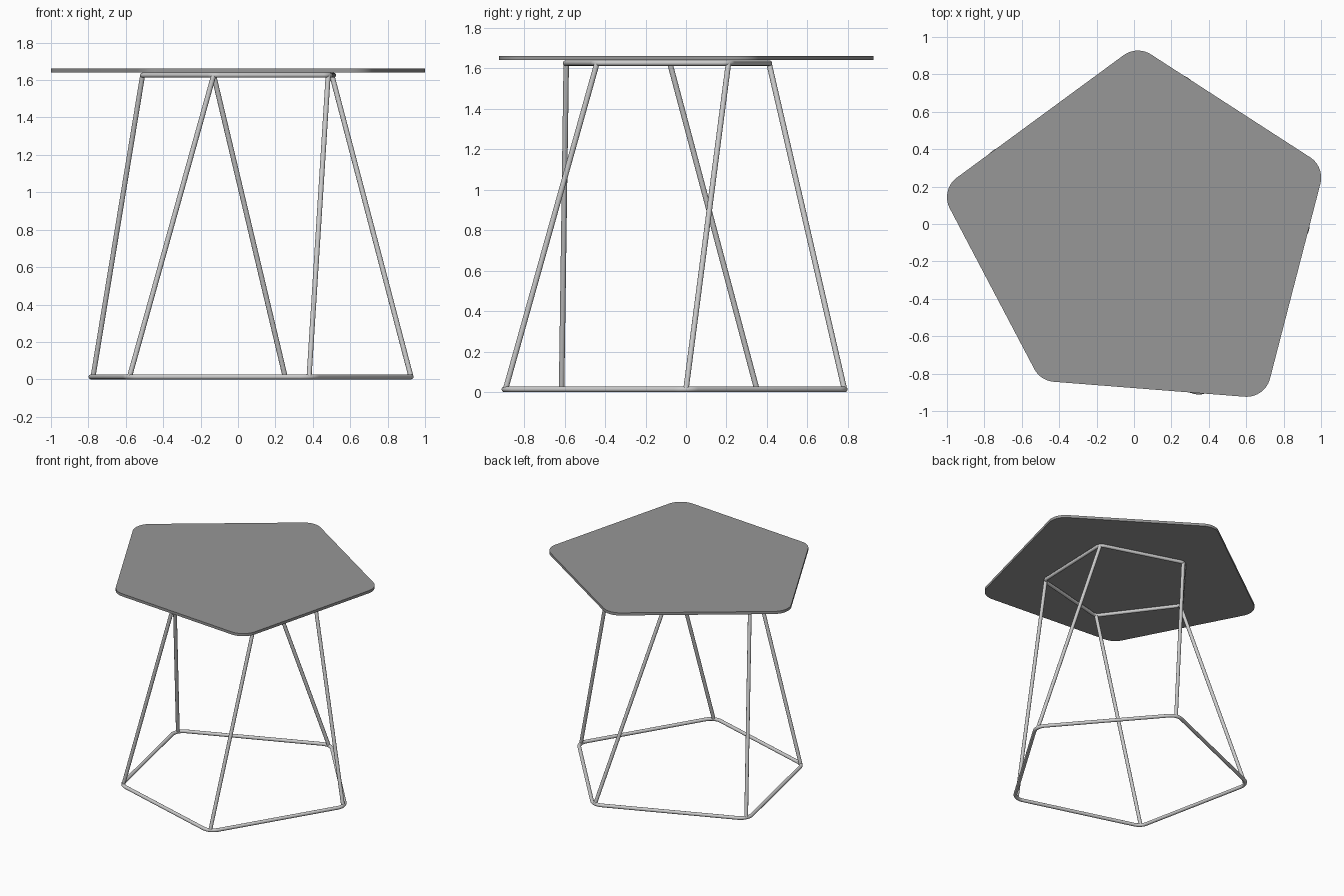
import bpy, bmesh, math
from mathutils import Vector

if "Cube" in bpy.data.objects:
    bpy.data.objects.remove(bpy.data.objects["Cube"])


def rounded(corners, r, steps=10, tips=False):
    """Round polygon corners with radius r; tips=True keeps the arcs passing through the given points."""
    pts = [Vector(c) for c in corners]
    n = len(pts)
    info = []
    for i, p in enumerate(pts):
        a = (pts[i - 1] - p).normalized()
        b = (pts[(i + 1) % n] - p).normalized()
        half = a.angle(b) / 2
        inward = (a + b).normalized()
        centre = p + inward * (r if tips else r / math.sin(half))
        info.append((centre, math.atan2(-inward.y, -inward.x), math.pi / 2 - half))
    out = []
    for c, mid, spread in info:
        for k in range(steps + 1):
            t = mid + spread * (2 * k / steps - 1)
            out.append(Vector((c.x + r * math.cos(t), c.y + r * math.sin(t))))
    return out


def tube(name, points, radius, cyclic):
    cu = bpy.data.curves.new(name, 'CURVE')
    cu.dimensions = '3D'
    cu.bevel_depth = radius
    cu.bevel_resolution = 6
    cu.use_fill_caps = not cyclic
    sp = cu.splines.new('POLY')
    sp.points.add(len(points) - 1)
    for q, p in zip(sp.points, points):
        q.co = (*p, 1)
    sp.use_cyclic_u = cyclic
    ob = bpy.data.objects.new(name, cu)
    bpy.context.collection.objects.link(ob)
    finish(ob, convert=True)


def finish(ob, convert=False):
    bpy.ops.object.select_all(action='DESELECT')
    ob.select_set(True)
    bpy.context.view_layer.objects.active = ob
    if convert:
        bpy.ops.object.convert(target='MESH')
    bpy.ops.object.shade_smooth_by_angle(angle=math.radians(40))


R = 0.0135
Z_BASE, Z_RING = R, 1.626

# Corner positions, counter-clockwise: base ring and upper ring
base = [(0.38, -0.892), (0.925, 0.0), (0.252, 0.783), (-0.775, 0.35), (-0.58, -0.615)]
upper = [(0.482, -0.44), (0.502, 0.21), (-0.13, 0.41), (-0.51, -0.08), (-0.13, -0.592)]

# Base and support rings
tube("base_ring", [(p.x, p.y, Z_BASE) for p in rounded(base, 0.09, tips=True)], R, True)
tube("support_ring", [(p.x, p.y, Z_RING) for p in rounded(upper, 0.05, tips=True)], R, True)

# Slanted legs joining the corners of the two rings
for i, (b, u) in enumerate(zip(base, upper), 1):
    tube(f"leg_{i}", [(*b, Z_BASE), (*u, Z_RING)], R, False)

# Table top: rounded irregular pentagon slab
top = [(0.70, -0.932), (1.02, 0.306), (0.016, 0.955), (-1.037, 0.182), (-0.5, -0.838)]
bm = bmesh.new()
face = bm.faces.new([bm.verts.new((p.x, p.y, 1.64)) for p in rounded(top, 0.13, 14)])
new = bmesh.ops.extrude_face_region(bm, geom=[face])["geom"]
bmesh.ops.translate(bm, vec=(0, 0, 0.021), verts=[v for v in new if isinstance(v, bmesh.types.BMVert)])
bmesh.ops.recalc_face_normals(bm, faces=bm.faces)
me = bpy.data.meshes.new("table_top")
bm.to_mesh(me)
bm.free()
table = bpy.data.objects.new("table_top", me)
bpy.context.collection.objects.link(table)
finish(table)

# Dark grey finish on the table top
dark = bpy.data.materials.new("dark_grey")
dark.diffuse_color = (0.31, 0.31, 0.31, 1)
dark.use_nodes = True
dark.node_tree.nodes["Principled BSDF"].inputs["Base Color"].default_value = dark.diffuse_color
me.materials.append(dark)
